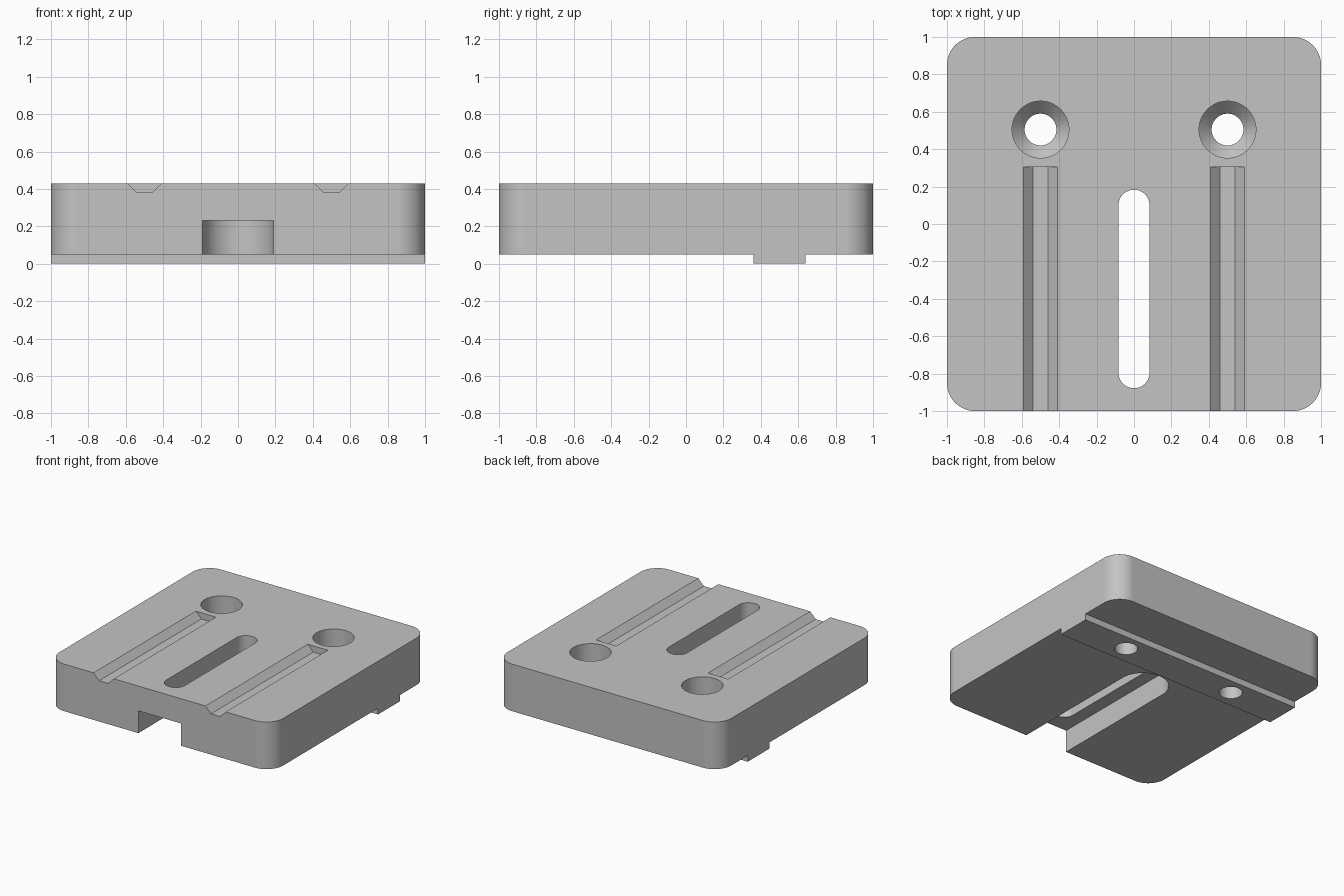
import bpy, bmesh
from math import pi, cos, sin, radians

if "Cube" in bpy.data.objects:
    bpy.data.objects.remove(bpy.data.objects["Cube"])

TOP, BASE = 0.43, 0.05


def arc(cx, cy, r, a0, a1, n):
    """Points along an arc, angles in degrees."""
    angles = [radians(a0 + (a1 - a0) * i / n) for i in range(n + 1)]
    return [(cx + r * cos(a), cy + r * sin(a)) for a in angles]


def prism(name, outline, lo, hi, axis="z"):
    """Extrude a closed 2D outline from lo to hi along z or y."""
    bm = bmesh.new()
    place = (lambda p: (p[0], p[1], lo)) if axis == "z" else (lambda p: (p[0], lo, p[1]))
    face = bm.faces.new([bm.verts.new(place(p)) for p in outline])
    new = bmesh.ops.extrude_face_region(bm, geom=[face])["geom"]
    step = (0, 0, hi - lo) if axis == "z" else (0, hi - lo, 0)
    bmesh.ops.translate(bm, vec=step, verts=[v for v in new if isinstance(v, bmesh.types.BMVert)])
    return finish(name, bm)


def lathe(name, profile, x, y, n=48):
    """Revolve an (r, z) profile about a vertical axis at x, y and cap it."""
    bm = bmesh.new()
    rings = [[bm.verts.new((px, py, z)) for px, py in arc(x, y, r, 0, 360, n)[:-1]] for r, z in profile]
    for a, b in zip(rings, rings[1:]):
        for i in range(n):
            bm.faces.new((a[i], a[(i + 1) % n], b[(i + 1) % n], b[i]))
    bm.faces.new(rings[0])
    bm.faces.new(rings[-1])
    return finish(name, bm)


def finish(name, bm):
    bmesh.ops.recalc_face_normals(bm, faces=bm.faces)
    mesh = bpy.data.meshes.new(name)
    bm.to_mesh(mesh)
    bm.free()
    obj = bpy.data.objects.new(name, mesh)
    bpy.context.collection.objects.link(obj)
    return obj


def rectangle(x0, x1, y0, y1):
    return [(x0, y0), (x1, y0), (x1, y1), (x0, y1)]


# Rounded square plate
R = 0.15
c = 1 - R
outline = (arc(c, c, R, 0, 90, 16) + arc(-c, c, R, 90, 180, 16)
           + arc(-c, -c, R, 180, 270, 16) + arc(c, -c, R, 270, 360, 16))
plate = prism("mounting_plate", outline, 0, TOP)

# Underside relief that leaves the cross rail standing
cutters = [
    prism("front_relief", rectangle(-1.2, 1.2, -1.2, 0.36), -0.1, BASE),
    prism("back_relief", rectangle(-1.2, 1.2, 0.64, 1.2), -0.1, BASE),
]

# Underside channel, open at the front and round at the back
channel = [(-0.19, -1.2), (0.19, -1.2)] + arc(0, 0.1, 0.19, 0, 180, 32)
cutters.append(prism("channel", channel, -0.05, 0.23))

# Through slot with round ends
slot = arc(0, 0.1, 0.083, 0, 180, 24) + arc(0, -0.795, 0.083, 180, 360, 24)
cutters.append(prism("slot", slot, -0.15, 0.6))

for x in (-0.5, 0.5):
    # Recessed, countersunk screw hole
    cutters.append(lathe("screw_hole", [(0.085, -0.2), (0.085, 0.17), (0.152, 0.24), (0.152, 0.6)], x, 0.505))
    # Top groove with sloping sides
    groove = [(x - 0.04, 0.38), (x + 0.04, 0.38), (x + 0.14, 0.48), (x - 0.14, 0.48)]
    cutters.append(prism("groove", groove, -1.2, 0.305, "y"))

bpy.context.view_layer.objects.active = plate
for cutter in cutters:
    cutter.hide_render = True
    mod = plate.modifiers.new(cutter.name, "BOOLEAN")
    mod.operation = "DIFFERENCE"
    mod.solver = "EXACT"
    mod.object = cutter
    bpy.ops.object.modifier_apply(modifier=mod.name)
    bpy.data.objects.remove(cutter)

# Plain grey finish
grey = bpy.data.materials.new("light_grey")
grey.use_nodes = True
colour = (0.55, 0.55, 0.55, 1)
grey.diffuse_color = colour
grey.node_tree.nodes["Principled BSDF"].inputs["Base Color"].default_value = colour
plate.data.materials.clear()
plate.data.materials.append(grey)

# Smooth curves, crisp edges
bpy.ops.object.select_all(action="DESELECT")
plate.select_set(True)
bpy.ops.object.shade_smooth_by_angle(angle=radians(25))
weighted = plate.modifiers.new("flat_faces", "WEIGHTED_NORMAL")
weighted.keep_sharp = True
